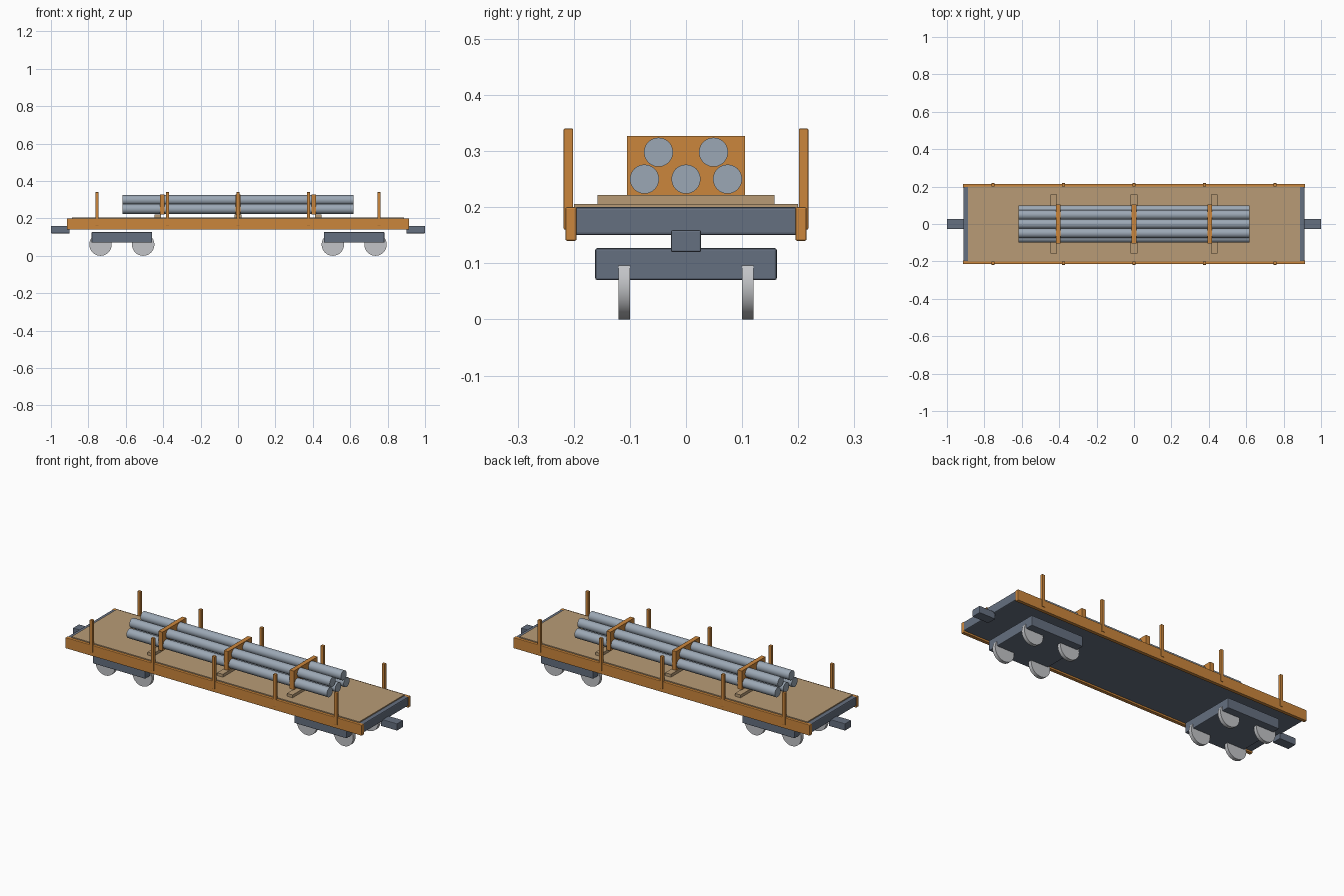
import bpy
from math import pi

cube = bpy.data.objects.get("Cube")
if cube:
    bpy.data.objects.remove(cube, do_unlink=True)


def material(name, rgb):
    m = bpy.data.materials.new(name)
    m.use_nodes = True
    color = (*rgb, 1)
    m.diffuse_color = color
    bsdf = next(n for n in m.node_tree.nodes if n.type == 'BSDF_PRINCIPLED')
    bsdf.inputs["Base Color"].default_value = color
    return m


ORANGE = material("orange paint", (0.60, 0.24, 0.045))
TAN = material("deck wood", (0.48, 0.33, 0.18))
SLATE = material("slate steel", (0.13, 0.16, 0.215))
PIPE = material("pipe steel", (0.33, 0.39, 0.46))
WHEEL = material("wheel steel", (0.54, 0.55, 0.57))


def box(name, mat, x, y, z, bevel=0.0):
    """Box from (min, max) ranges, with optional softened edges."""
    ranges = (x, y, z)
    bpy.ops.mesh.primitive_cube_add(size=1, location=[(a + b) / 2 for a, b in ranges])
    o = bpy.context.object
    o.name = name
    o.scale = [b - a for a, b in ranges]
    bpy.ops.object.transform_apply(location=False, rotation=False, scale=True)
    o.data.materials.append(mat)
    if bevel:
        mod = o.modifiers.new("soft edges", 'BEVEL')
        mod.width = bevel
        mod.segments = 2
    return o


def cylinder(name, mat, radius, length, center, rotation, sides):
    bpy.ops.mesh.primitive_cylinder_add(vertices=sides, radius=radius, depth=length,
                                        location=center, rotation=rotation)
    o = bpy.context.object
    o.name = name
    o.data.materials.append(mat)
    bpy.ops.object.shade_smooth_by_angle()
    return o


def around(c, half):
    return (c - half, c + half)


# Flat bed
box("underframe", SLATE, around(0, 0.912), around(0, 0.2), (0.15, 0.2), 0.005)
box("deck", TAN, around(0, 0.888), around(0, 0.2), (0.195, 0.206))

# Side sills and their stakes
for side, s in (("right", -1), ("left", 1)):
    box(side + "_sill", ORANGE, around(0, 0.914), around(s * 0.205, 0.01), (0.14, 0.2), 0.003)
    for i in range(-2, 3):
        box(side + "_stake", ORANGE, around(i * 0.377, 0.009), around(s * 0.2095, 0.0085),
            (0.16, 0.34), 0.002)

# Couplers and bogies at both ends
for end, s in (("rear", -1), ("lead", 1)):
    box(end + "_coupler", SLATE, around(s * 0.95, 0.05), around(0, 0.027), (0.12, 0.159), 0.003)
    box(end + "_bogie", SLATE, around(s * 0.621, 0.162), around(0, 0.162), (0.07, 0.127), 0.004)
    for axle in (-1, 1):
        for side in (-1, 1):
            cylinder(end + "_wheel", WHEEL, 0.06, 0.02,
                     (s * 0.621 + axle * 0.114, side * 0.11, 0.06), (pi / 2, 0, 0), 32)

# Bearers under the load and straps around it
for i in (-1, 0, 1):
    box("bearer", TAN, around(i * 0.43, 0.0175), around(0, 0.158), (0.2, 0.222))
    box("strap", ORANGE, around(i * 0.405, 0.0125), around(0, 0.105), (0.222, 0.327))

# Stacked pipes: three below, two above
for y, z in ((-0.074, 0.25), (0, 0.25), (0.074, 0.25), (-0.049, 0.298), (0.049, 0.298)):
    cylinder("pipe", PIPE, 0.026, 1.236, (0, y, z), (0, pi / 2, 0), 24)
